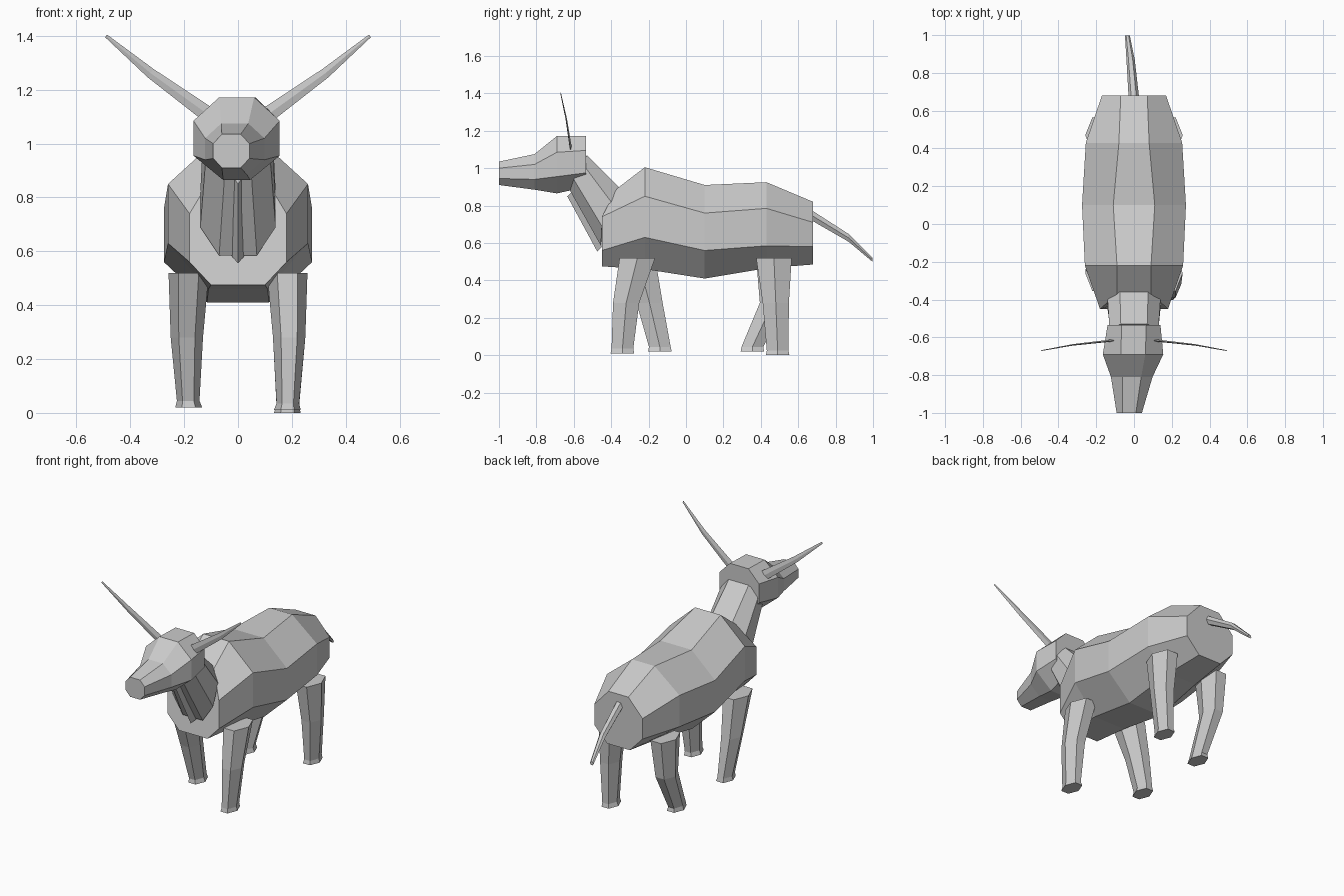
import bpy, bmesh
from math import cos, sin, pi
from mathutils import Vector

cube = bpy.data.objects.get("Cube")
if cube:
    bpy.data.objects.remove(cube)

GREY = (0.6, 0.6, 0.6, 1)
hide = bpy.data.materials.new("grey")
hide.use_nodes = True
hide.diffuse_color = GREY
hide.node_tree.nodes["Principled BSDF"].inputs["Base Color"].default_value = GREY


def loft(name, rings):
    """Skin a list of equal-length point rings and cap both ends."""
    bm = bmesh.new()
    loops = [[bm.verts.new(p) for p in ring] for ring in rings]
    for a, b in zip(loops, loops[1:]):
        for i in range(len(a)):
            j = (i + 1) % len(a)
            bm.faces.new((a[i], a[j], b[j], b[i]))
    bm.faces.new(loops[0])
    bm.faces.new(loops[-1])
    bmesh.ops.recalc_face_normals(bm, faces=bm.faces)
    mesh = bpy.data.meshes.new(name)
    bm.to_mesh(mesh)
    bm.free()
    mesh.materials.append(hide)
    obj = bpy.data.objects.new(name, mesh)
    bpy.context.collection.objects.link(obj)
    return obj


def eight(levels, cx=0):
    """Eight-sided ring from four (half width, y, z) levels, bottom to top."""
    right = [(cx + w, y, z) for w, y, z in levels]
    left = [(cx - w, y, z) for w, y, z in reversed(levels)]
    return right + left


def section(y, widths, heights, cx=0):
    return eight([(w, y, z) for w, z in zip(widths, heights)], cx)


# Barrel of the body, with a sloped chest at the front
chest = eight([(0.10, -0.45, 0.475), (0.18, -0.45, 0.56),
               (0.18, -0.45, 0.74), (0.09, -0.37, 0.89)])
loft("body", [
    chest,
    section(-0.22, (0.11, 0.26, 0.26, 0.09), (0.46, 0.63, 0.85, 1.005)),
    section(0.10, (0.115, 0.275, 0.275, 0.11), (0.41, 0.56, 0.76, 0.91)),
    section(0.43, (0.10, 0.255, 0.255, 0.08), (0.465, 0.585, 0.785, 0.925)),
    section(0.68, (0.08, 0.17, 0.17, 0.07), (0.485, 0.58, 0.71, 0.82)),
])

# Neck and the thin keel hanging below it
loft("neck", [
    eight([(0.07, -0.455, 0.585), (0.14, -0.45, 0.69),
           (0.14, -0.40, 0.82), (0.075, -0.34, 0.88)]),
    eight([(0.05, -0.62, 0.88), (0.12, -0.60, 0.94),
           (0.13, -0.55, 1.02), (0.07, -0.53, 1.07)]),
])
loft("dewlap", [
    [(-0.03, -0.44, 0.59), (0, -0.475, 0.555), (0.03, -0.44, 0.59)],
    [(-0.02, -0.60, 0.88), (0, -0.635, 0.85), (0.02, -0.60, 0.88)],
])

# Head tapering to the muzzle
loft("head", [
    section(-1.0, (0.035, 0.067, 0.067, 0.035), (0.91, 0.945, 1.0, 1.035), -0.025),
    section(-0.81, (0.045, 0.11, 0.11, 0.05), (0.885, 0.94, 1.02, 1.075), -0.012),
    section(-0.69, (0.05, 0.16, 0.16, 0.065), (0.865, 0.955, 1.085, 1.172), -0.005),
    section(-0.535, (0.06, 0.14, 0.14, 0.065), (0.90, 0.975, 1.095, 1.172)),
])

# Blade-like horns
for side, label in ((1, "left"), (-1, "right")):
    path = [((0.10, -0.615, 1.10), 0.03, 0.006),
            ((0.325, -0.64, 1.262), 0.019, 0.004),
            ((0.49, -0.67, 1.40), 0.006, 0.002)]
    rings = []
    for (x, y, z), w, t in path:
        across = Vector((0.57, 0, -0.82)) * w
        pts = [across, Vector((0, t, 0)), -across, Vector((0, -t, 0))]
        rings.append([(side * (x + p.x), y + p.y, z + p.z) for p in pts])
    loft(label + "_horn", rings)

# Drooping tail
tail = []
for x, y, z, w, h in ((0, 0.66, 0.755, 0.028, 0.032),
                      (-0.018, 0.87, 0.627, 0.022, 0.024),
                      (-0.035, 0.997, 0.51, 0.013, 0.012)):
    tail.append([(x + w * cos(i * pi / 3), y, z + h * sin(i * pi / 3))
                 for i in range(6)])
loft("tail", tail)


# Six-sided legs, each with its own stride
def leg(name, side, ground, top_y, knee_y, foot_y):
    rings = []
    for x, y, z, w, d in ((0.183, top_y, 0.52, 0.075, 0.095),
                          (0.19, knee_y, 0.28, 0.06, 0.07),
                          (0.185, foot_y, ground + 0.025, 0.042, 0.058),
                          (0.183, foot_y, ground, 0.05, 0.063)):
        rings.append([(side * (x + w * cos(i * pi / 3)),
                       y + d * sin(i * pi / 3) / sin(pi / 3), z)
                      for i in range(6)])
    loft(name, rings)


leg("front_left_leg", 1, 0.01, -0.26, -0.32, -0.34)
leg("front_right_leg", -1, 0.02, -0.26, -0.195, -0.14)
leg("back_left_leg", 1, 0.0, 0.47, 0.48, 0.49)
leg("back_right_leg", -1, 0.02, 0.47, 0.465, 0.355)
